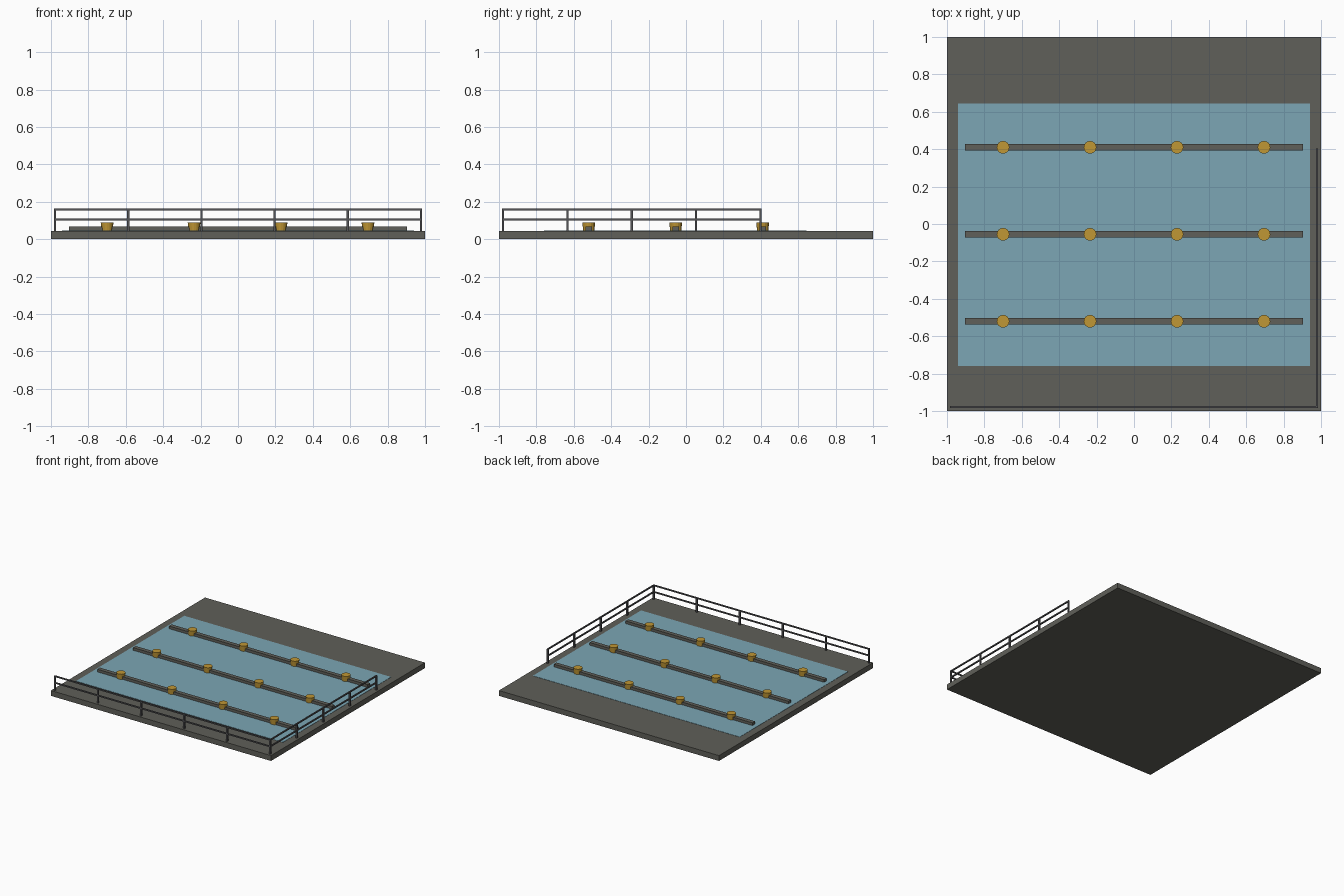
import bpy
import bmesh
from mathutils import Matrix, Vector

cube = bpy.data.objects.get("Cube")
if cube:
    bpy.data.objects.remove(cube, do_unlink=True)


def material(name, rgb):
    m = bpy.data.materials.new(name)
    m.use_nodes = True
    m.diffuse_color = (*rgb, 1)
    bsdf = m.node_tree.nodes["Principled BSDF"]
    bsdf.inputs["Base Color"].default_value = (*rgb, 1)
    bsdf.inputs["Roughness"].default_value = 0.8
    return m


concrete = material("concrete grey", (0.115, 0.115, 0.10))
water_blue = material("water blue", (0.20, 0.38, 0.46))
steel = material("dark steel", (0.09, 0.09, 0.095))
ochre = material("ochre", (0.53, 0.31, 0.035))


def finish(name, bm, mat):
    mesh = bpy.data.meshes.new(name)
    bm.to_mesh(mesh)
    bm.free()
    mesh.materials.append(mat)
    ob = bpy.data.objects.new(name, mesh)
    bpy.context.scene.collection.objects.link(ob)
    return ob


def add_box(bm, low, high):
    low, high = Vector(low), Vector(high)
    place = Matrix.Translation((low + high) / 2) @ Matrix.Diagonal((*(high - low), 1))
    bmesh.ops.create_cube(bm, size=1, matrix=place)


def box(name, low, high, mat):
    bm = bmesh.new()
    add_box(bm, low, high)
    return finish(name, bm, mat)


DECK = 0.044

# Base slab and the water sheet on it
box("base_slab", (-1, -1, 0), (1, 1, DECK), concrete)
box("water_surface", (-0.94, -0.76, DECK - 0.001), (0.94, 0.645, DECK + 0.002), water_blue)

# Beams across the water, each with four round aerators
for row, y in enumerate((-0.52, -0.055, 0.41), 1):
    box(f"beam_{row}", (-0.903, y - 0.017, DECK), (0.903, y + 0.017, 0.068), concrete)
    for i in range(4):
        bm = bmesh.new()
        x = -0.70 + i * 0.465
        bmesh.ops.create_cone(bm, cap_ends=True, segments=16, radius1=0.030, radius2=0.034,
                              depth=0.09 - DECK,
                              matrix=Matrix.Translation((x, y, (DECK + 0.09) / 2)))
        finish(f"aerator_{row}_{i + 1}", bm, ochre)


# Railing: evenly spaced posts with a middle and a top rail
def railing(name, start, end, bays):
    start, end = Vector(start), Vector(end)
    bm = bmesh.new()
    half = 0.006
    for i in range(bays + 1):
        p = start.lerp(end, i / bays)
        add_box(bm, (p.x - half, p.y - half, DECK), (p.x + half, p.y + half, 0.16))
    for z in (0.105, 0.159):
        add_box(bm, (start.x - 0.005, start.y - 0.005, z - 0.005),
                (end.x + 0.005, end.y + 0.005, z + 0.005))
    finish(name, bm, steel)


railing("front_railing", (-0.978, -0.978), (0.978, -0.978), 5)
railing("left_railing", (0.978, -0.978), (0.978, 0.398), 4)
